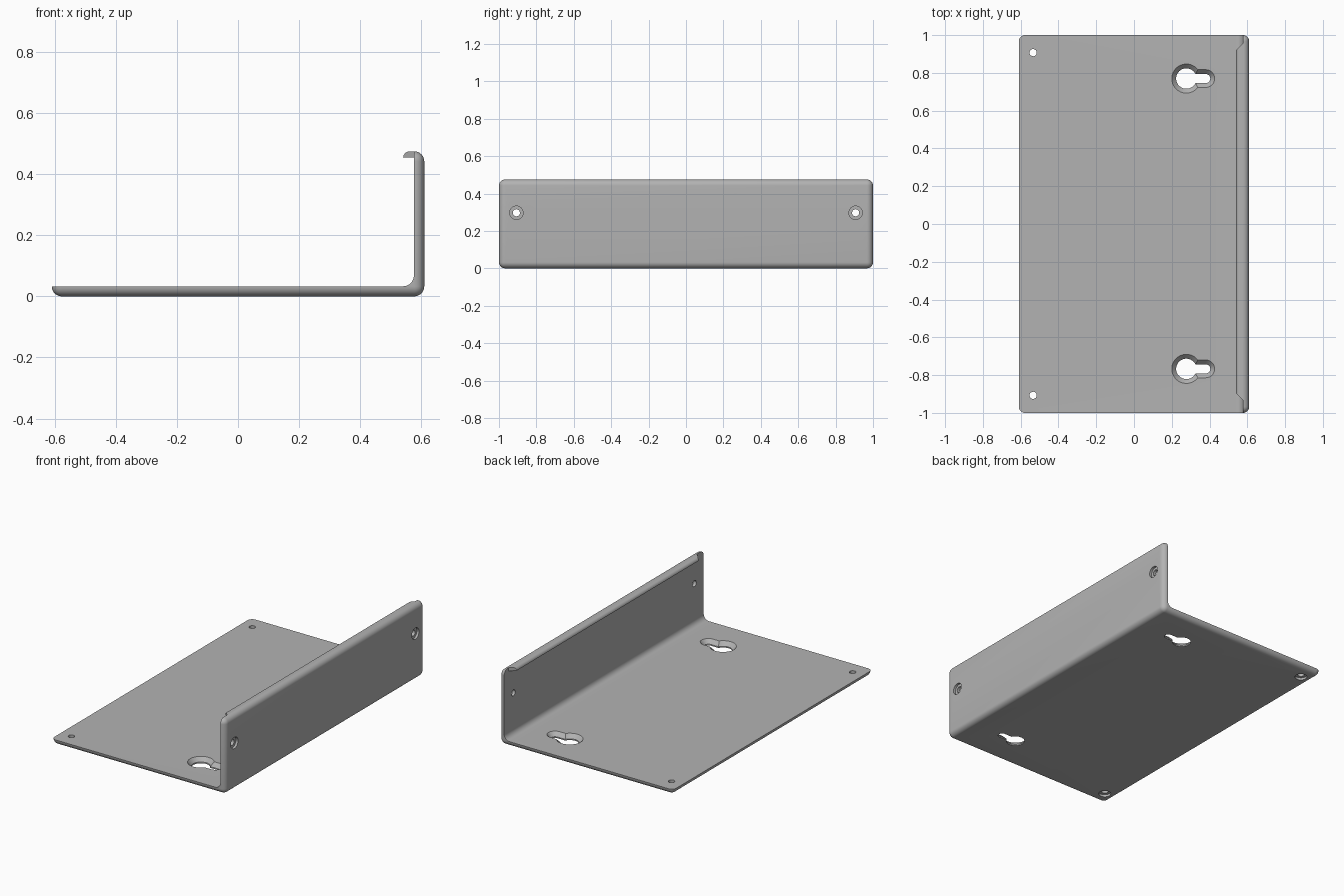
import bpy, bmesh
from math import sin, cos, pi, asin
from mathutils import Vector

if "Cube" in bpy.data.objects:
    bpy.data.objects.remove(bpy.data.objects["Cube"])

HX, HY, HT = 0.61, 1.0, 0.475   # half width, half depth, height
T = 0.033                       # sheet thickness and outer bend radius
WALL, LIP = 0.576, 0.541        # inner wall face, lip edge


def arc(cx, cy, r, a0, a1, n=10):
    return [(cx + r * cos(a0 + (a1 - a0) * i / n),
             cy + r * sin(a0 + (a1 - a0) * i / n)) for i in range(n + 1)]


def circle(cx, cy, r, n=32):
    return arc(cx, cy, r, 0, 2 * pi, n)[:-1]


def new_object(name, bm):
    bmesh.ops.recalc_face_normals(bm, faces=bm.faces)
    mesh = bpy.data.meshes.new(name)
    bm.to_mesh(mesh)
    bm.free()
    ob = bpy.data.objects.new(name, mesh)
    bpy.context.collection.objects.link(ob)
    return ob


def loft(name, sections, axis):
    """Closed solid through (outline, height) sections along an axis."""
    place = {"x": lambda u, v, h: (h, u, v),
             "y": lambda u, v, h: (u, h, v),
             "z": lambda u, v, h: (u, v, h)}[axis]
    bm = bmesh.new()
    rings = [[bm.verts.new(place(u, v, h)) for u, v in pts] for pts, h in sections]
    for a, b in zip(rings, rings[1:]):
        for i in range(len(a)):
            j = (i + 1) % len(a)
            bm.faces.new((a[i], a[j], b[j], b[i]))
    bm.faces.new(rings[0])
    bm.faces.new(rings[-1])
    return new_object(name, bm)


def cut(ob, cutter):
    cutter.hide_render = True
    mod = ob.modifiers.new("cut", "BOOLEAN")
    mod.operation, mod.solver, mod.object = "DIFFERENCE", "EXACT", cutter
    bpy.context.view_layer.objects.active = ob
    bpy.ops.object.modifier_apply(modifier=mod.name)
    bpy.data.objects.remove(cutter)


def keyhole(cx, cy, r, w, end=0.38):
    a = asin(w / r)
    return arc(cx, cy, r, a, 2 * pi - a, 40) + arc(end, cy, w, -pi / 2, pi / 2, 16)


# Rounded block that the bent sheet is carved from
bm = bmesh.new()
bmesh.ops.create_cube(bm, size=1)
for v in bm.verts:
    v.co = Vector((v.co.x * 2 * HX, v.co.y * 2 * HY, (v.co.z + 0.5) * HT))
bmesh.ops.bevel(bm, geom=bm.edges[:], offset=T, segments=8, profile=0.5,
                affect="EDGES", clamp_overlap=True)
bracket = new_object("bracket", bm)

# Inner space: base top, bend fillet, wall and rolled lip
F, R = 0.036, 0.021
inner = [(-1, T)] + arc(WALL - F, T + F, F, -pi / 2, 0)
inner += [(WALL, HT - R)] + arc(LIP + R, HT - R, R, pi, pi / 2)
inner += [(LIP + R, 0.7), (-1, 0.7)]
cut(bracket, loft("inner_space", [(inner, -1.2), (inner, 1.2)], "y"))

# Lip ends trimmed at an angle
for side, tip in ((1, 0.956), (-1, 0.932)):
    notch = [(WALL, side * 1.1), (WALL, side * tip),
             (0.5, side * (tip - 0.076)), (0.5, side * 1.1)]
    cut(bracket, loft("lip_notch", [(notch, 0.43), (notch, 0.6)], "z"))

# Flared keyhole slots in the base
for y in (0.77, -0.767):
    small, large = keyhole(0.277, y, 0.054, 0.024), keyhole(0.277, y, 0.077, 0.047)
    cut(bracket, loft("keyhole_cut", [(small, -0.1), (small, 0.008),
                                      (large, T), (large, 0.1)], "z"))

# Stepped screw holes, counterbored from the outside
for y in (0.907, -0.907):
    for r, low, high in ((0.019, -0.1, 0.1), (0.036, -0.1, 0.015)):
        c = circle(-0.534, y, r)
        cut(bracket, loft("base_hole_cut", [(c, low), (c, high)], "z"))
    for r, low in ((0.019, 0.5), (0.036, HX - 0.015)):
        c = circle(y, 0.297, r)
        cut(bracket, loft("wall_hole_cut", [(c, low), (c, 0.8)], "x"))

# Plain grey metal
grey = bpy.data.materials.new("grey_metal")
grey.use_nodes = True
colour = (0.45, 0.45, 0.45, 1)
grey.diffuse_color = colour
grey.node_tree.nodes["Principled BSDF"].inputs["Base Color"].default_value = colour
bracket.data.materials.clear()
bracket.data.materials.append(grey)

bpy.ops.object.select_all(action="DESELECT")
bracket.select_set(True)
bpy.context.view_layer.objects.active = bracket
bpy.ops.object.shade_smooth_by_angle(angle=0.6)
